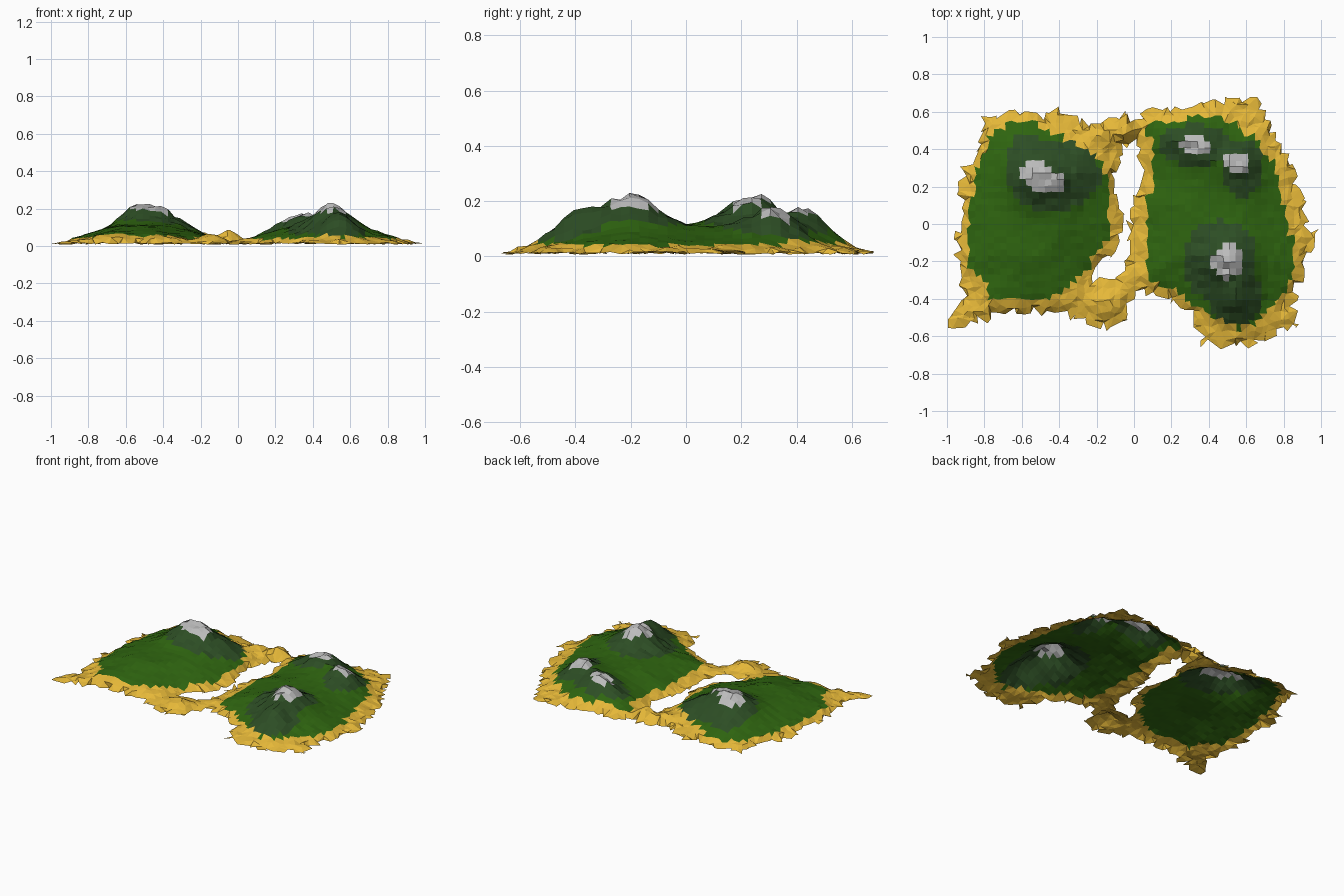
import bpy, bmesh, math, random
from mathutils import Vector, geometry

if "Cube" in bpy.data.objects:
    bpy.data.objects.remove(bpy.data.objects["Cube"])

random.seed(4)
STEP = 0.034

# outlines in plan: shore, channel between the islands, and the two grass areas
SHORE = [(-.8,.58),(-.6,.6),(-.5,.58),(-.38,.62),(-.28,.55),(-.15,.55),(-.05,.6),(.03,.53),
         (.06,.61),(.35,.63),(.5,.66),(.65,.68),(.71,.6),(.75,.47),(.86,.32),(.86,.2),
         (.92,.1),(.93,-.02),(1,-.06),(.94,-.12),(.91,-.2),(.85,-.4),(.87,-.54),(.65,-.63),
         (.5,-.66),(.38,-.63),(.3,-.5),(.19,-.39),(.1,-.36),(0,-.37),(-.05,-.53),(-.15,-.55),
         (-.4,-.48),(-.6,-.46),(-.72,-.48),(-.86,-.54),(-.98,-.53),(-.96,-.44),(-.9,-.35),
         (-.94,-.2),(-.93,.1),(-.9,.3),(-.83,.42)]
CHANNEL = [(.02,.44),(.03,.3),(.02,.15),(-.02,-.02),(-.02,-.2),(-.1,-.3),(-.2,-.29),
           (-.19,-.2),(-.12,-.19),(-.08,-.05),(-.07,.1),(-.1,.25),(-.05,.42)]
GRASS_W = [(-.75,.5),(-.58,.56),(-.48,.51),(-.22,.38),(-.15,.28),(-.12,.1),(-.15,-.1),
           (-.25,-.22),(-.35,-.35),(-.45,-.4),(-.77,-.42),(-.8,-.3),(-.88,-.21),(-.88,.08),
           (-.82,.35)]
GRASS_E = [(.08,.54),(.35,.57),(.48,.56),(.66,.45),(.78,.24),(.8,.08),(.87,-.21),(.82,-.35),
           (.67,-.51),(.56,-.57),(.43,-.51),(.24,-.37),(.06,-.28),(.08,0),(.06,.13),(.11,.24)]

# mountains and dunes: x, y, extra height, radius
PEAKS = [(-.5,.25,.11,.15), (-.3,.3,.04,.13), (.5,-.2,.112,.125), (.54,-.4,.078,.095),
         (.36,.44,.08,.11), (.56,.32,.078,.11), (.2,.46,.03,.1),
         (-.05,.5,.07,.05), (-.17,.47,.04,.06), (-.14,-.43,.04,.07),
         (-.65,-.42,.02,.12), (-.42,-.38,.015,.1)]
# ellipses: x, y, radius x, radius y
ROCK = [(-.43,.26,.25,.19), (-.58,.38,.09,.1), (.46,-.2,.2,.22), (.55,-.4,.14,.14),
        (.33,.42,.2,.11), (.58,.3,.11,.16)]
SNOW = [(-.52,.26,.08,.085), (-.42,.22,.06,.06), (.5,-.2,.085,.09),
        (.33,.42,.085,.05), (.55,.33,.065,.06)]


def inside(p, poly):
    hit = False
    for (x1, y1), (x2, y2) in zip(poly, poly[1:] + poly[:1]):
        if (y1 > p[1]) != (y2 > p[1]) and p[0] < (x2 - x1) * (p[1] - y1) / (y2 - y1) + x1:
            hit = not hit
    return hit


def nearest(p, polys):
    best = None
    for poly in polys:
        for a, b in zip(poly, poly[1:] + poly[:1]):
            a, b = Vector(a), Vector(b)
            q, t = geometry.intersect_point_line(p, a, b)
            q = a.lerp(b, max(0, min(1, t))).to_2d()
            if best is None or (q - p).length < (best - p).length:
                best = q
    return best


def in_ellipses(p, group):
    return any(((p[0]-x)/a)**2 + ((p[1]-y)/b)**2 < 1 for x, y, a, b in group)


def on_grass(p):
    return inside(p, GRASS_W) or inside(p, GRASS_E)


def height(p):
    d = (nearest(p, (GRASS_W, GRASS_E)) - p).length
    if on_grass(p):
        z = .042 + .065 * min(1, d / .22) + random.uniform(-.003, .003)
    else:
        e = (nearest(p, (SHORE, CHANNEL)) - p).length
        z = .016 + .024 * e / (d + e + 1e-6) + random.uniform(-.006, .008)
    for x, y, h, r in PEAKS:
        z += h * math.exp(-(((p.x-x)**2 + (p.y-y)**2) / r**2))
    if in_ellipses(p, SNOW):
        z += random.uniform(-.01, .018)
    elif in_ellipses(p, ROCK):
        z += random.uniform(-.007, .007)
    return z


# terrain grid, keeping cells within the shore
bm = bmesh.new()
verts = {}


def vert(i, j):
    if (i, j) not in verts:
        verts[i, j] = bm.verts.new((i * STEP, j * STEP, 0))
    return verts[i, j]


for i in range(-30, 30):
    for j in range(-21, 21):
        c = ((i + .5) * STEP, (j + .5) * STEP)
        if inside(c, SHORE) and not inside(c, CHANNEL):
            bm.faces.new([vert(i, j), vert(i+1, j), vert(i+1, j+1), vert(i, j+1)])

# zone of each cell
zone = bm.faces.layers.int.new("zone")
for f in bm.faces:
    c = f.calc_center_median()
    f[zone] = 0
    if on_grass(c) and not any(v.is_boundary for v in f.verts):
        f[zone] = 3 if in_ellipses(c, SNOW) else 2 if in_ellipses(c, ROCK) else 1

# ragged shoreline, jittered sand, heights
for v in bm.verts:
    p = v.co.to_2d()
    if v.is_boundary:
        p = p.lerp(nearest(p, (SHORE, CHANNEL)), .75)
        p += Vector((random.uniform(-.027, .027), random.uniform(-.027, .027)))
    else:
        k = .012 if any(f[zone] == 0 for f in v.link_faces) else .003
        p += Vector((random.uniform(-k, k), random.uniform(-k, k)))
    z = .014 + random.uniform(-.007, .006) if v.is_boundary else height(p)
    v.co = (max(-1, min(.99, p.x)), max(-.67, min(.68, p.y)), z)
bmesh.ops.triangulate(bm, faces=[f for f in bm.faces if f[zone] == 0])

# split into one object per ground type
for k, (name, color) in enumerate([("sand_beach", (.79, .48, .04, 1)),
                                   ("grass_land", (.028, .13, .005, 1)),
                                   ("mountain_slopes", (.026, .075, .018, 1)),
                                   ("rocky_peaks", (.5, .5, .5, 1))]):
    part = bm.copy()
    lay = part.faces.layers.int["zone"]
    bmesh.ops.delete(part, geom=[f for f in part.faces if f[lay] != k], context='FACES')
    mesh = bpy.data.meshes.new(name)
    part.to_mesh(mesh)
    part.free()
    mat = bpy.data.materials.new(name)
    mat.diffuse_color = color
    mat.use_nodes = True
    mat.node_tree.nodes["Principled BSDF"].inputs["Base Color"].default_value = mat.diffuse_color
    mesh.materials.append(mat)
    bpy.context.collection.objects.link(bpy.data.objects.new(name, mesh))
bm.free()
